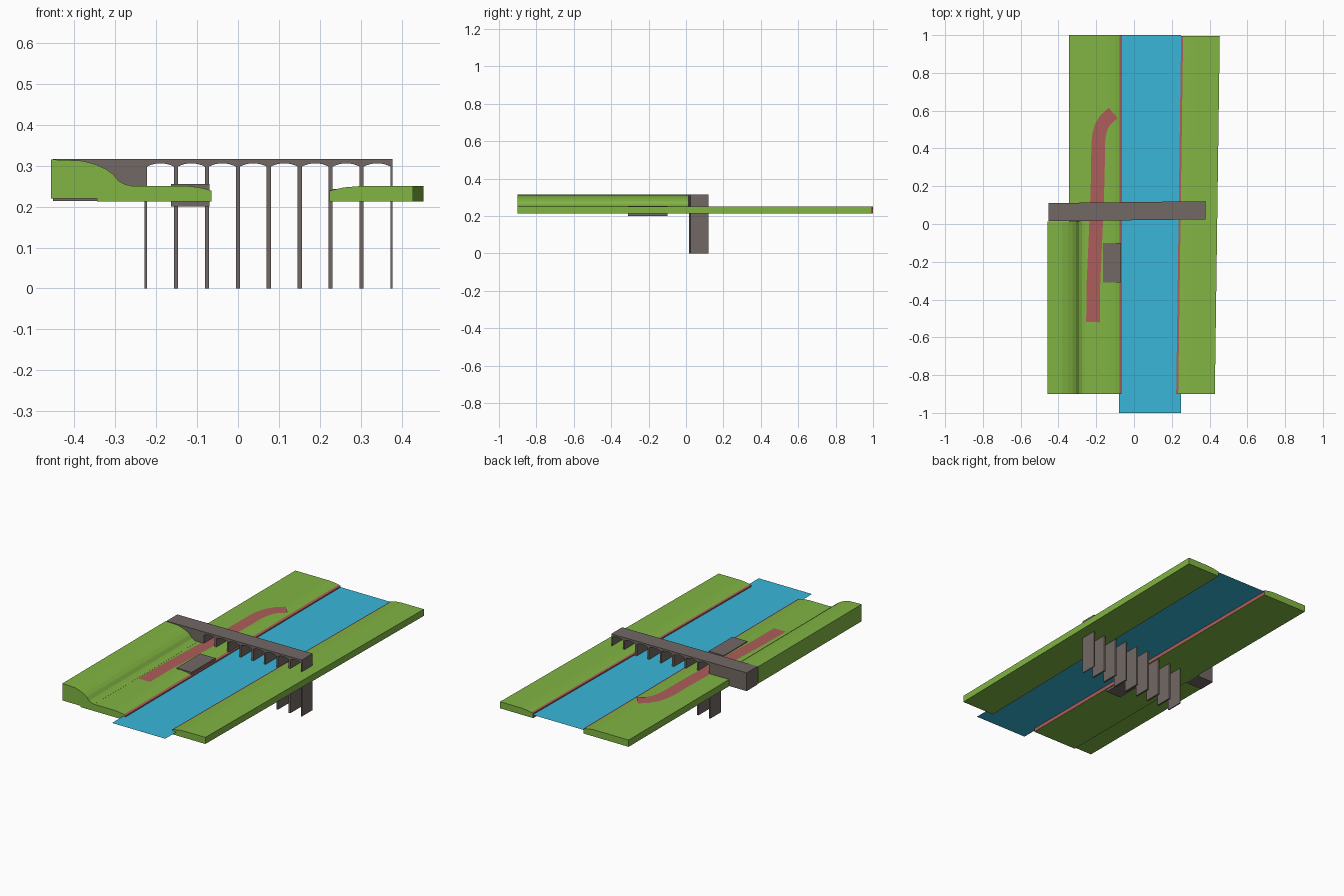
import bpy, math

if "Cube" in bpy.data.objects:
    bpy.data.objects.remove(bpy.data.objects["Cube"])


def material(name, rgb):
    m = bpy.data.materials.new(name)
    m.diffuse_color = (*rgb, 1)
    m.use_nodes = True
    m.node_tree.nodes["Principled BSDF"].inputs["Base Color"].default_value = m.diffuse_color
    return m


GREEN = material("grass", (0.22, 0.46, 0.055))
BLUE = material("water", (0.04, 0.47, 0.69))
RED = material("earth", (0.42, 0.11, 0.10))
GREY = material("stone", (0.17, 0.14, 0.13))


def make(name, verts, faces, mat):
    me = bpy.data.meshes.new(name)
    me.from_pydata(verts, [], faces)
    me.materials.append(mat)
    ob = bpy.data.objects.new(name, me)
    bpy.context.collection.objects.link(ob)
    return ob


def extrude_y(name, profile, y0, y1, mat, shift=0.0, skew=0.0):
    """Extrude an xz profile along y; shift moves x at the far end, skew moves y with x."""
    n = len(profile)
    verts = [(x, y0 + skew * x, z) for x, z in profile]
    verts += [(x + shift, y1 + skew * x, z) for x, z in profile]
    faces = [tuple(range(n)), tuple(range(2 * n - 1, n - 1, -1))]
    faces += [(i, i + n, (i + 1) % n + n, (i + 1) % n) for i in range(n)]
    return make(name, verts, faces, mat)


def box(x0, x1, z0, z1):
    return [(x0, z0), (x1, z0), (x1, z1), (x0, z1)]


def strip(name, line, y0, y1, mat, shift=0.0):
    """Open surface running along y."""
    n = len(line)
    verts = [(x, y0, z) for x, z in line] + [(x + shift, y1, z) for x, z in line]
    return make(name, verts, [(i, i + 1, i + 1 + n, i + n) for i in range(n - 1)], mat)


# river banks, the right one slanting away from the water
extrude_y("left_bank", [(-0.345, 0.213), (-0.065, 0.213), (-0.065, 0.239), (-0.077, 0.243),
                        (-0.10, 0.248), (-0.135, 0.251), (-0.345, 0.251)], -0.9, 1.0, GREEN)
extrude_y("right_bank", [(0.224, 0.213), (0.428, 0.213), (0.428, 0.25), (0.295, 0.25),
                         (0.26, 0.247), (0.236, 0.242), (0.224, 0.239)], -0.9, 0.995, GREEN, 0.026)

# earth edging along the water
strip("left_edging", [(-0.077, 0.2435), (-0.0643, 0.2395), (-0.0643, 0.213)], -0.9, 1.0, RED)
strip("right_edging", [(0.2233, 0.213), (0.2233, 0.2395), (0.234, 0.2425)], -0.9, 0.995, RED, 0.026)

# raised embankment
extrude_y("hill", [(-0.457, 0.22), (-0.26, 0.22), (-0.26, 0.2515), (-0.275, 0.254), (-0.292, 0.263),
                   (-0.306, 0.28), (-0.325, 0.293), (-0.35, 0.304), (-0.38, 0.312),
                   (-0.42, 0.314), (-0.457, 0.315)], -0.9, 0.013, GREEN)

# water sheet
make("river", [(-0.08, -1, 0.233), (0.25, -1, 0.233), (0.25, 1, 0.233), (-0.08, 1, 0.233)],
     [(0, 1, 2, 3)], BLUE)

# footpath ribbon following a bent centre line
path = [(-0.217, -0.52), (-0.216, -0.34), (-0.206, -0.12), (-0.197, 0.08), (-0.191, 0.28),
        (-0.190, 0.42), (-0.185, 0.47), (-0.173, 0.515), (-0.152, 0.55), (-0.11, 0.588)]
verts = []
for i, (x, y) in enumerate(path):
    a, b = path[max(i - 1, 0)], path[min(i + 1, len(path) - 1)]
    d = math.hypot(b[0] - a[0], b[1] - a[1])
    nx, ny = (b[1] - a[1]) / d * 0.036, -(b[0] - a[0]) / d * 0.036
    verts += [(x - nx, y - ny, 0.2525), (x + nx, y + ny, 0.2525)]
make("footpath", verts, [(2 * i, 2 * i + 1, 2 * i + 3, 2 * i + 2) for i in range(len(path) - 1)], RED)

# riverside landing platform
extrude_y("landing", box(-0.164, -0.07, 0.2, 0.255), -0.31, -0.1, GREY)

# bridge: deck with shallow arches, abutment and piers, all slightly skewed
SK, Y0, Y1, W = 0.012, 0.02, 0.116, 0.005
piers = [-0.2275 + 0.0757 * i for i in range(9)]
deck = [(-0.453, 0.316), (-0.453, 0.214), (piers[0], 0.214), (piers[0], 0.298)]
for a, b in zip(piers, piers[1:]):
    for k in range(9):
        t = k / 8
        deck.append((a + W + (b - a - 2 * W) * t, 0.298 + 0.008 * (1 - (2 * t - 1) ** 2)))
deck += [(0.378, 0.298), (0.378, 0.316)]
extrude_y("bridge_deck", deck, Y0, Y1, GREY, 0, SK)
for i, x in enumerate(piers):
    x0, x1 = x - W, min(x + W, 0.378)
    if i == 0:
        x0 = x - 0.001
    extrude_y(f"pier_{i + 1}", box(x0, x1, 0.0, 0.299), Y0, Y1, GREY, 0, SK)
